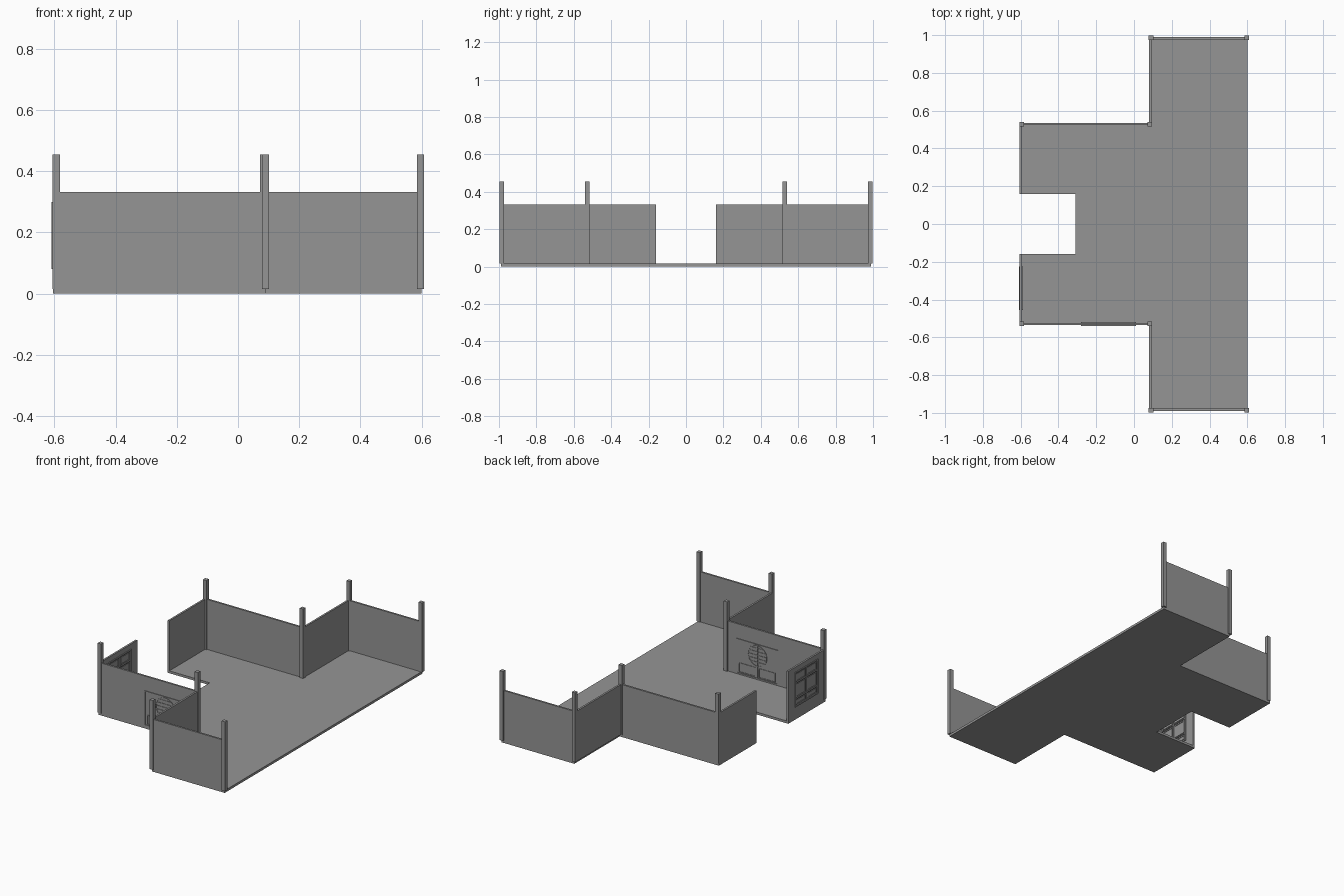
import bpy, bmesh, math
from mathutils import Matrix

cube = bpy.data.objects.get("Cube")
if cube:
    bpy.data.objects.remove(cube, do_unlink=True)

GREY = (0.3, 0.3, 0.3, 1)
mat = bpy.data.materials.new("plain grey")
mat.use_nodes = True
mat.diffuse_color = GREY
mat.node_tree.nodes["Principled BSDF"].inputs["Base Color"].default_value = GREY

FLOOR, TOP, POST_TOP, T = 0.015, 0.332, 0.455, 0.012


def finish(name, bm):
    bmesh.ops.recalc_face_normals(bm, faces=bm.faces)
    mesh = bpy.data.meshes.new(name)
    bm.to_mesh(mesh)
    bm.free()
    mesh.materials.append(mat)
    obj = bpy.data.objects.new(name, mesh)
    bpy.context.collection.objects.link(obj)
    return obj


def add_box(bm, x, y, z):
    """Add a box from (min, max) ranges."""
    size = Matrix.Diagonal((x[1] - x[0], y[1] - y[0], z[1] - z[0], 1))
    place = Matrix.Translation((sum(x) / 2, sum(y) / 2, sum(z) / 2))
    bmesh.ops.create_cube(bm, size=1, matrix=place @ size)


def box(name, x, y, z):
    bm = bmesh.new()
    add_box(bm, x, y, z)
    return finish(name, bm)


# Floor slab: half outline mirrored across y
half = [(0.6, 0.99), (0.09, 0.99), (0.09, 0.535), (-0.605, 0.535), (-0.605, 0.16), (-0.31, 0.16)]
outline = half + [(x, -y) for x, y in reversed(half)]
bm = bmesh.new()
base = bm.faces.new([bm.verts.new((x, y, 0)) for x, y in outline])
up = bmesh.ops.extrude_face_region(bm, geom=[base])["geom"]
bmesh.ops.translate(bm, vec=(0, 0, FLOOR), verts=[v for v in up if isinstance(v, bmesh.types.BMVert)])
finish("floor", bm)

# Walls and corner posts, the same at the front and the back
for side, s in (("front", -1), ("back", 1)):
    def yr(a, b):
        return tuple(sorted((s * a, s * b)))
    z = (FLOOR, TOP)
    box(side + "_wing_end_wall", (0.08, 0.6), yr(0.99 - T, 0.99), z)
    box(side + "_wing_side_wall", (0.08, 0.08 + T), yr(0.535, 0.99 - T), z)
    box(side + "_room_wall", (-0.605, 0.08 + T), yr(0.535 - T, 0.535), z)
    box(side + "_room_end_wall", (-0.605, -0.605 + T), yr(0.16, 0.535 - T), z)
    posts = [("wing_outer", 0.596, 0.986), ("wing_inner", 0.09, 0.986),
             ("room_inner", 0.084, 0.527), ("room_outer", -0.594, 0.527)]
    for label, x, y in posts:
        box(f"{side}_{label}_post", (x - T, x + T), yr(y - T, y + T), (FLOOR, POST_TOP))


# Joinery is drawn as raised bars that stand proud of both wall faces
def bars(name, rects, wall, proud, along):
    bm = bmesh.new()
    span = (wall - proud, wall + T + proud)
    for u0, u1, z0, z1 in rects:
        u, z = (u0, u1), (z0, z1)
        if along == "x":
            add_box(bm, u, span, z)
        else:
            add_box(bm, span, u, z)
    return finish(name, bm)


def frame(u0, u1, z0, z1, w):
    return [(u0, u1, z0, z0 + w), (u0, u1, z1 - w, z1),
            (u0, u0 + w, z0 + w, z1 - w), (u1 - w, u1, z0 + w, z1 - w)]


# Double door in the front room wall
DOOR_WALL = -0.535
CX, CZ, R = -0.135, 0.165, 0.067
door = frame(-0.28, 0.01, 0.02, 0.24, 0.006)
door.append((CX - 0.003, CX + 0.003, 0.026, 0.234))
bars("door_frame", door, DOOR_WALL, 0.004, "x")
panels = frame(-0.26, -0.145, 0.03, 0.09, 0.004) + frame(-0.125, -0.005, 0.03, 0.09, 0.004)
bars("door_lower_panels", panels, DOOR_WALL, 0.003, "x")
slats = []
for i in range(-2, 3):
    h = i * 0.022 + 0.004
    reach = math.sqrt(R * R - h * h)
    slats.append((CX - reach, CX + reach, CZ + h - 0.002, CZ + h + 0.002))
bars("door_round_slats", slats, DOOR_WALL, 0.003, "x")

# Round surround of the door light
bm = bmesh.new()
N = 32
rings = []
for r in (R - 0.004, R):
    for y in (DOOR_WALL - 0.003, DOOR_WALL + T + 0.003):
        rings.append([bm.verts.new((CX + r * math.cos(math.tau * i / N), y,
                                    CZ + r * math.sin(math.tau * i / N))) for i in range(N)])
for a, b in ((0, 1), (1, 3), (3, 2), (2, 0)):
    for i in range(N):
        j = (i + 1) % N
        bm.faces.new((rings[a][i], rings[a][j], rings[b][j], rings[b][i]))
finish("door_round_surround", bm)

# Window in the front room's end wall
END_WALL = -0.605
window = frame(-0.455, -0.225, 0.08, 0.3, 0.008)
window += [(-0.447, -0.233, z, z + 0.006) for z in (0.128, 0.228)]
window.append((-0.343, -0.337, 0.088, 0.292))
bars("window_frame", window, END_WALL, 0.005, "y")
panes = []
for u in (-0.44, -0.33):
    for z0, z1 in ((0.094, 0.122), (0.14, 0.222), (0.24, 0.286)):
        panes += frame(u, u + 0.09, z0, z1, 0.004)
bars("window_panes", panes, END_WALL, 0.003, "y")
